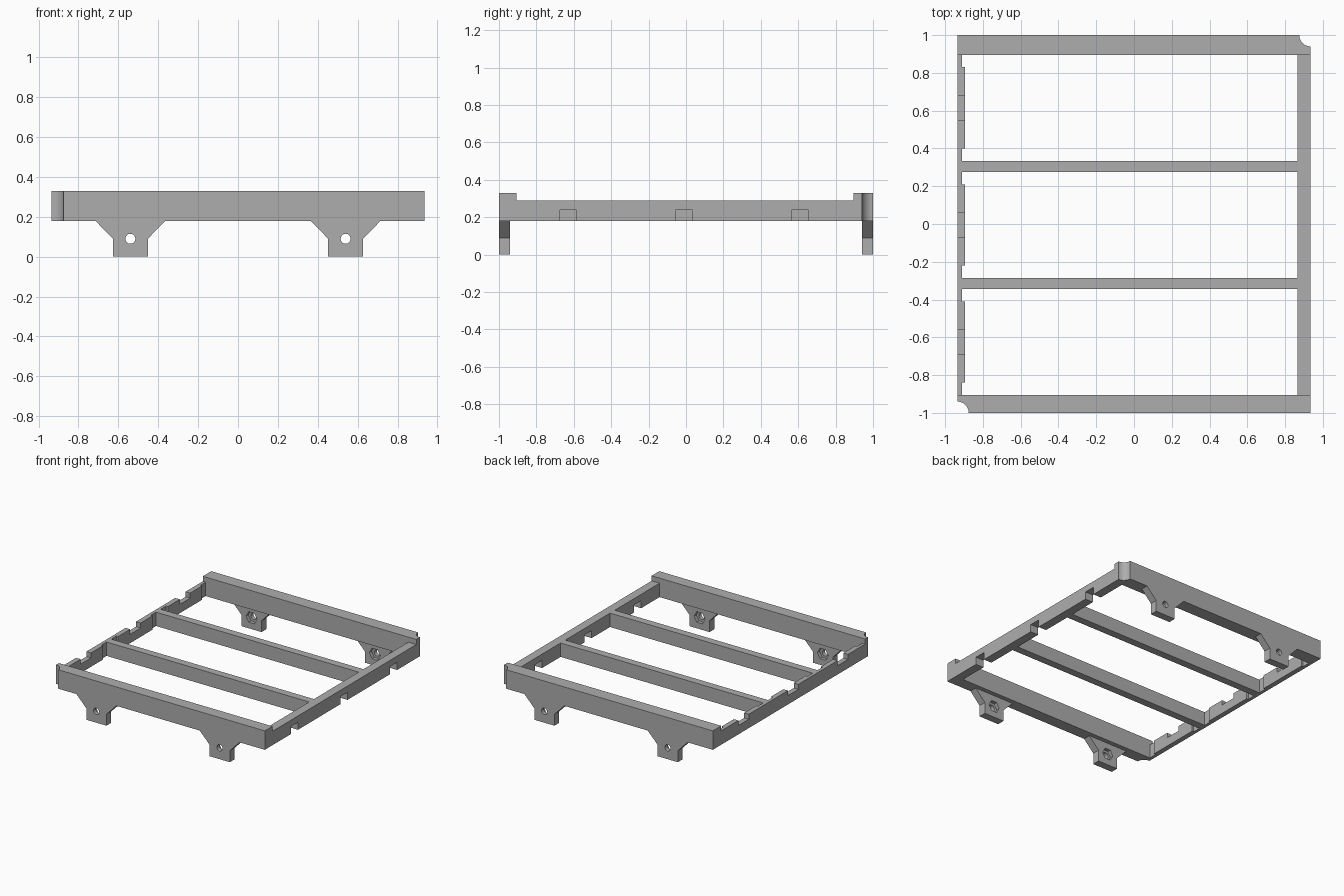
import bpy, bmesh, math
from mathutils import Vector

cube = bpy.data.objects.get("Cube")
if cube:
    bpy.data.objects.remove(cube, do_unlink=True)

grey = bpy.data.materials.new("plain grey")
grey.use_nodes = True
COLOUR = (0.42, 0.42, 0.42, 1)
grey.diffuse_color = COLOUR
grey.node_tree.nodes["Principled BSDF"].inputs["Base Color"].default_value = COLOUR

BOTTOM, SIDE_TOP, RAIL_TOP = 0.18, 0.29, 0.33
HALF_X = 0.935
AXES = {"x": (1, 2, 0), "y": (0, 2, 1), "z": (0, 1, 2)}


def prism(name, outline, axis, start, end):
    """Extrude a 2D outline along an axis between two positions."""
    a, b, c = AXES[axis]
    bm = bmesh.new()
    verts = []
    for p in outline:
        co = Vector()
        co[a], co[b], co[c] = p[0], p[1], start
        verts.append(bm.verts.new(co))
    face = bm.faces.new(verts)
    out = bmesh.ops.extrude_face_region(bm, geom=[face])
    shift = Vector()
    shift[c] = end - start
    bmesh.ops.translate(bm, vec=shift, verts=[v for v in out["geom"] if isinstance(v, bmesh.types.BMVert)])
    bmesh.ops.recalc_face_normals(bm, faces=bm.faces)
    mesh = bpy.data.meshes.new(name)
    bm.to_mesh(mesh)
    bm.free()
    mesh.materials.append(grey)
    obj = bpy.data.objects.new(name, mesh)
    bpy.context.collection.objects.link(obj)
    return obj


def rect(u0, u1, v0, v1):
    return [(u0, v0), (u1, v0), (u1, v1), (u0, v1)]


def ring(u, v, radius, sides):
    return [(u + radius * math.cos(2 * math.pi * i / sides),
             v + radius * math.sin(2 * math.pi * i / sides)) for i in range(sides)]


def smooth(obj):
    bpy.ops.object.select_all(action="DESELECT")
    obj.select_set(True)
    bpy.context.view_layer.objects.active = obj
    bpy.ops.object.shade_smooth_by_angle(angle=math.radians(30))


# End rails, each with one hollowed corner
for name, s, inner in (("front_rail", -1, 0.905), ("back_rail", 1, 0.895)):
    arc = [(s * (HALF_X - 0.06 * math.cos(t)), s * (1 - 0.06 * math.sin(t)))
           for t in [math.pi / 2 * i / 12 for i in range(13)]]
    outline = arc[::-1] + [(s * HALF_X - s * 0.06, s), (-s * HALF_X, s),
                           (-s * HALF_X, s * inner), (s * HALF_X, s * inner)]
    # drop the duplicate point where the arc meets the outer edge
    outline = [p for i, p in enumerate(outline)
               if (Vector(p) - Vector(outline[i - 1])).length > 0.0001]
    outline = [(s * HALF_X, s * 0.94)] + [p for p in arc[::-1]][1:-1] \
        + [(s * (HALF_X - 0.06), s)] + outline[-3:]
    smooth(prism(name, outline, "z", BOTTOM, RAIL_TOP))

# Flared mounting feet with a bolt hole and a hexagonal nut pocket
for side, s in (("front", -1), ("back", 1)):
    for hand, x in (("right", -0.54), ("left", 0.54)):
        half = [(0.088, 0), (0.088, 0.09), (0.175, BOTTOM)]
        outline = [(x + u, z) for u, z in half] + [(x - u, z) for u, z in half[::-1]]
        foot = prism(f"{side}_{hand}_foot", outline, "y", s * 0.94, s)
        cutters = [
            prism(f"{side}_{hand}_bolt_cutter", ring(x, 0.09, 0.025, 32), "y", s * 0.9, s * 1.05),
            prism(f"{side}_{hand}_nut_cutter", ring(x, 0.09, 0.048, 6), "y", s * 0.9, s * 0.968)]
        for cutter in cutters:
            cutter.hide_render = True
            mod = foot.modifiers.new("hole", "BOOLEAN")
            mod.operation, mod.solver, mod.object = "DIFFERENCE", "EXACT", cutter
        bpy.ops.object.select_all(action="DESELECT")
        foot.select_set(True)
        bpy.context.view_layer.objects.active = foot
        for mod in list(foot.modifiers):
            bpy.ops.object.modifier_apply(modifier=mod.name)
        for cutter in cutters:
            bpy.data.objects.remove(cutter, do_unlink=True)
        smooth(foot)

# Thick side rail with three slots in its underside
outline = [(-0.905, SIDE_TOP), (-0.905, BOTTOM)]
for y in (-0.63, -0.01, 0.61):
    outline += [(y - 0.045, BOTTOM), (y - 0.045, 0.24), (y + 0.045, 0.24), (y + 0.045, BOTTOM)]
outline += [(0.895, BOTTOM), (0.895, SIDE_TOP)]
prism("left_side_rail", outline, "x", 0.865, HALF_X)


def dips(centres):
    pts = []
    for y in centres:
        pts += [(y - 0.065, SIDE_TOP), (y - 0.065, 0.25), (y + 0.065, 0.25), (y + 0.065, SIDE_TOP)]
    return pts[::-1]


# Thin side strip with dips in its top edge, thickened by three pads
centres = (-0.625, -0.005, 0.615)
prism("right_side_strip",
      [(-0.905, BOTTOM), (0.895, BOTTOM), (0.895, SIDE_TOP)] + dips(centres) + [(-0.905, SIDE_TOP)],
      "x", -HALF_X, -0.91)
for i, y in enumerate(centres):
    lo, hi = y - 0.215, y + 0.215
    prism(f"strip_pad_{i + 1}",
          [(lo, BOTTOM), (hi, BOTTOM), (hi, SIDE_TOP)] + dips([y]) + [(lo, SIDE_TOP)],
          "x", -0.91, -0.895)

# Cross bars
for name, y in (("front_cross_bar", -0.315), ("back_cross_bar", 0.304)):
    prism(name, rect(y - 0.03, y + 0.03, BOTTOM, SIDE_TOP), "x", -0.91, 0.865)
